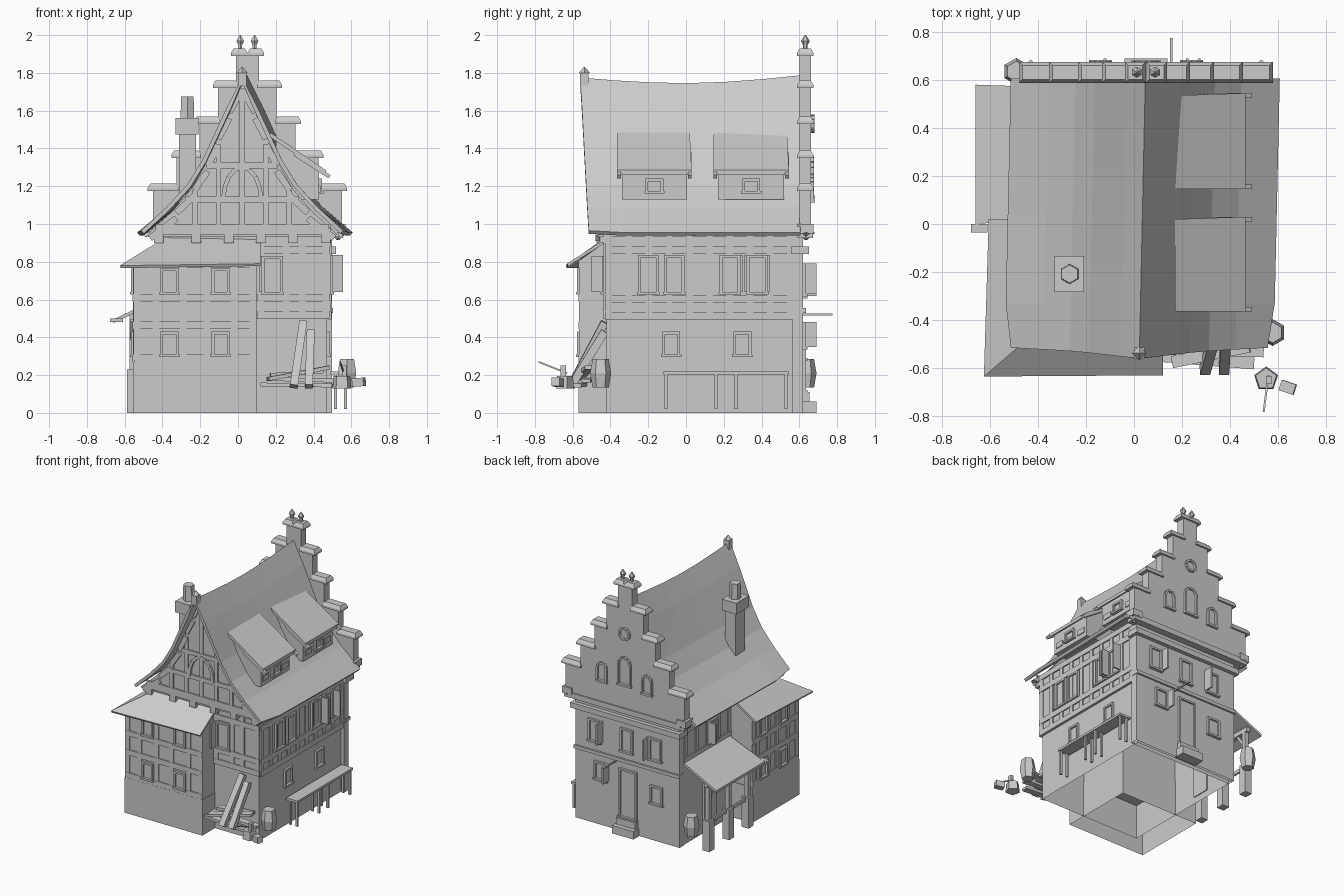
import bpy, bmesh, math
from mathutils import Vector, Matrix

mat = bpy.data.materials.new("plain_grey")
mat.diffuse_color = (0.6, 0.6, 0.6, 1)
parts = {}


def bm_of(name):
    if name not in parts:
        parts[name] = bmesh.new()
    return parts[name]


def hexa(name, pts, bottom=True):
    bm = bm_of(name)
    v = [bm.verts.new(p) for p in pts]
    for f in ((3, 2, 1, 0), (4, 5, 6, 7), (0, 1, 5, 4), (1, 2, 6, 5), (2, 3, 7, 6), (3, 0, 4, 7))[0 if bottom else 1:]:
        bm.faces.new([v[i] for i in f])


def box(name, x0, x1, y0, y1, z0, z1, t=0.0, bottom=True):
    hexa(name, [(x0, y0, z0), (x1, y0, z0), (x1, y1, z0), (x0, y1, z0),
                (x0 + t, y0 + t, z1), (x1 - t, y0 + t, z1), (x1 - t, y1 - t, z1), (x0 + t, y1 - t, z1)], bottom)


def beam(name, p, q, w, h, ref=(0, 1, 0)):
    p, q = Vector(p), Vector(q)
    d = (q - p).normalized()
    a = d.cross(Vector(ref)).normalized()
    b = d.cross(a)
    c = [(-1, -1), (1, -1), (1, 1), (-1, 1)]
    hexa(name, [o + a * s * w / 2 + b * r * h / 2 for o in (p, q) for s, r in c])


def cone(name, x, y, z0, z1, r0, r1, seg=6):
    bmesh.ops.create_cone(bm_of(name), cap_ends=True, segments=seg, radius1=r0, radius2=r1,
                          depth=z1 - z0, matrix=Matrix.Translation((x, y, (z0 + z1) / 2)))


def prism(name, pts, offset):
    bm = bm_of(name)
    a = [bm.verts.new(p) for p in pts]
    b = [bm.verts.new(Vector(p) + Vector(offset)) for p in pts]
    n = len(a)
    bm.faces.new(a)
    bm.faces.new(b[::-1])
    for i in range(n):
        bm.faces.new([a[i], b[i], b[(i + 1) % n], a[(i + 1) % n]])


# a box laid on one wall; u runs along the wall
def on(name, side, plane, u0, u1, z0, z1, out=0.009):
    s = 1 if side in "RB" else -1
    lo, hi = sorted((plane - s * 0.006, plane + s * out))
    if side in "FB":
        box(name, u0, u1, lo, hi, z0, z1)
    else:
        box(name, lo, hi, u0, u1, z0, z1)


def window(name, side, plane, u, z0, z1, w, shutters=()):
    t, h = 0.014, w / 2
    on(name, side, plane, u - h, u - h + t, z0, z1, 0.016)
    on(name, side, plane, u + h - t, u + h, z0, z1, 0.016)
    on(name, side, plane, u - h + t, u + h - t, z1 - t, z1, 0.016)
    on(name, side, plane, u - h - 0.006, u + h + 0.006, z0 - t, z0, 0.022)
    on(name, side, plane, u - h + t, u + h - t, z0, z1 - t, 0.003)
    for s in shutters:
        e = u + s * (h + 0.006)
        on("shutters", side, plane, e - 0.006, e + 0.006, z0, z1, 0.07)


def timber(side, plane, u0, u1, rows, posts, z0, z1):
    for z in rows:
        on("timber_frame", side, plane, u0, u1, z - 0.02, z + 0.02)
    for u in posts:
        on("timber_frame", side, plane, u - 0.018, u + 0.018, z0, z1, 0.007)


# main walls
LX = -0.375
box("stone_storey", LX, 0.47, -0.42, 0.6, 0, 0.5, bottom=False)
box("timber_storey", LX, 0.485, -0.43, 0.6, 0.5, 0.97)
box("back_wall", LX - 0.005, 0.497, 0.565, 0.62, 0, 0.95, bottom=False)
timber("F", -0.43, 0.1, 0.485, (0.52, 0.61, 0.86), (0.12, 0.255, 0.34, 0.465), 0.5, 0.95)
posts = [-0.41 + 0.107 * i for i in range(10)]
timber("R", 0.485, -0.43, 0.565, (0.515, 0.605, 0.86, 0.955), posts, 0.5, 0.97)
timber("L", LX, 0.0, 0.565, (0.64, 0.86), (0.02, 0.15, 0.28, 0.41, 0.54), 0.62, 0.95)
for y, s in ((-0.2, (-1,)), (-0.063, (1,)), (0.232, (1,)), (0.377, (-1, 1))):
    window("side_windows", "R", 0.485, y, 0.64, 0.835, 0.108, s if y > 0 else ())
for y in (-0.078, 0.298):
    window("side_windows", "R", 0.47, y, 0.31, 0.43, 0.095)
window("front_window", "F", -0.43, 0.182, 0.64, 0.83, 0.11, (-1,))
window("left_window", "L", LX, 0.22, 0.67, 0.83, 0.1, (1,))
on("side_door", "L", LX, 0.2, 0.34, 0.05, 0.38, 0.02)

# front corner annex
box("annex_base", -0.556, 0.1, -0.57, 0.0, 0, 0.27, bottom=False)
box("annex_walls", -0.55, 0.097, -0.56, -0.005, 0.26, 0.81)
prism("annex_walls", ((0.097, -0.56, 0.81), (0.097, -0.42, 0.81), (0.097, -0.42, 0.91)), (-0.02, 0, 0))
prism("annex_walls", ((-0.55, -0.005, 0.81), (LX, -0.005, 0.81), (LX, -0.005, 0.93)), (0, -0.02, 0))
rows = (0.29, 0.465, 0.61, 0.79)
timber("F", -0.56, -0.55, 0.097, rows, (-0.535, -0.435, -0.29, -0.165, -0.02, 0.079), 0.28, 0.81)
timber("L", -0.55, -0.56, -0.005, rows, (-0.54, -0.435, -0.305, -0.2, -0.07), 0.28, 0.81)
for z0, z1 in ((0.31, 0.43), (0.64, 0.765)):
    for x in (-0.363, -0.092):
        window("annex_windows", "F", -0.56, x, z0, z1, 0.095)
    for y in (-0.37, -0.135):
        window("annex_windows", "L", -0.55, y, z0, z1, 0.095)

# annex lean-to roof, wrapped round the corner
bm = bm_of("annex_roof")
o = [bm.verts.new(p) for p in ((0.12, -0.63, 0.79), (-0.625, -0.635, 0.78), (-0.605, 0.02, 0.79))]
n = [bm.verts.new(p) for p in ((0.12, -0.42, 0.925), (LX, -0.42, 0.935), (LX, 0.02, 0.935))]
for k in (0, 1):
    bm.faces.new((o[k + 1], o[k], n[k], n[k + 1]))

# main roof, flared and sagging
half = [(0, 1.775), (0.08, 1.62), (0.145, 1.48), (0.21, 1.34), (0.29, 1.21), (0.40, 1.09), (0.56, 0.955)]
prof = [(-d, z) for d, z in half[:0:-1]] + half
bm = bm_of("main_roof")
grid = []
for d, z in prof:
    row = []
    for j in range(7):
        f = j / 6
        y0 = -0.515 - 0.045 * (z - 0.95) / 0.83
        w = (z - 0.95) / 0.83
        sag = -0.035 * math.sin(math.pi * f) * w + 0.012 * f * w
        edge = j == 0 and abs(d) > 0.5
        flare = 0.955 if edge else 1.0
        row.append(bm.verts.new((0.022 + 0.025 * f + d * flare, y0 + (0.605 - y0) * f, z + sag + 0.01 * edge)))
    grid.append(row)
for i in range(len(grid) - 1):
    for j in range(6):
        bm.faces.new((grid[i][j], grid[i + 1][j], grid[i + 1][j + 1], grid[i][j + 1]))
box("ridge_finial", 0.0, 0.044, -0.56, -0.515, 1.73, 1.80)
cone("ridge_finial", 0.022, -0.538, 1.80, 1.83, 0.03, 0.004, 4)

# front gable with timbers and curved braces
gx = 0.022
prism("front_gable", [(gx + d * 0.93, -0.465, z - 0.025) for d, z in prof], (0, 0.03, 0))
for z, w in ((0.985, 0.46), (1.13, 0.30), (1.31, 0.19)):
    on("gable_timbers", "F", -0.465, gx - w, gx + w, z - 0.016, z + 0.016, 0.012)
for x, z0, z1 in ((0, 0.97, 1.69), (-0.125, 0.97, 1.42), (0.125, 0.97, 1.42), (-0.25, 0.97, 1.18), (0.25, 0.97, 1.18)):
    on("gable_timbers", "F", -0.465, gx + x - 0.014, gx + x + 0.014, z0, z1, 0.010)
for s in (-1, 1):
    for (d0, z0), (d1, z1) in zip(half[:-1], half[1:]):
        beam("gable_timbers", (gx + s * d0 * 0.87, -0.467, z0 - 0.06), (gx + s * d1 * 0.87, -0.467, z1 - 0.03), 0.035, 0.024)
    arc = [(0.1 * math.cos(a * math.pi / 8), 1.13 + 0.17 * math.sin(a * math.pi / 8)) for a in range(5)]
    for (a, b), (c, e) in zip(arc[:-1], arc[1:]):
        beam("gable_timbers", (gx + s * a, -0.47, b), (gx + s * c, -0.47, e), 0.022, 0.024)
for x in (-0.42, -0.22, -0.05, 0.12, 0.29, 0.465):
    box("gable_corbels", x - 0.025, x + 0.025, -0.475, -0.41, 0.90, 0.955)
box("gable_sill", -0.44, 0.49, -0.475, -0.41, 0.945, 0.975)

# roof dormers
for y0, y1 in ((-0.365, 0.03), (0.145, 0.545)):
    hexa("dormer_roofs", [(0.17, y0, 1.46), (0.465, y0, 1.26), (0.465, y1, 1.26), (0.17, y1 - 0.01, 1.46),
                          (0.17, y0, 1.485), (0.465, y0, 1.285), (0.465, y1, 1.285), (0.17, y1 - 0.01, 1.485)])
    for y in (y0, y1 - 0.02):
        beam("dormer_boards", (0.3, y + 0.01, 1.37), (0.485, y + 0.01, 1.25), 0.02, 0.02)
    a, b = y0 + 0.025, y1 - 0.025
    prism("dormer_walls", [(0.2, a, 1.45), (0.2, a, 1.2), (0.3, a, 1.13), (0.43, a, 1.13), (0.43, a, 1.285)], (0, b - a, 0))
    m = (y0 + y1) / 2
    window("dormer_windows", "R", 0.43, m, 1.175, 1.24, 0.095)
    for u in (-0.115, 0.115):
        on("dormer_panels", "R", 0.43, m + u - 0.035, m + u + 0.035, 1.165, 1.205, 0.006)

# chimney
box("chimney", -0.312, -0.222, -0.265, -0.15, 1.05, 1.49)
box("chimney", -0.33, -0.208, -0.283, -0.133, 1.475, 1.56)
cone("chimney_pot", -0.268, -0.208, 1.56, 1.675, 0.042, 0.038)

# stepped back gable
bx = 0.05
steps = [(0.50, 0.95, 1.18), (0.375, 1.18, 1.355), (0.255, 1.355, 1.535), (0.155, 1.535, 1.725), (0.06, 1.725, 1.895)]
for i, (w, z0, z1) in enumerate(steps):
    box("stepped_gable", bx - w, bx + w, 0.6, 0.662, z0, z1)
    inner = steps[i + 1][0] - 0.01 if i < 4 else 0
    for s in (-1, 1):
        a, b = sorted((bx + s * inner, bx + s * (w + 0.028)))
        box("step_caps", a, b, 0.588, 0.675, z1 - 0.005, z1 + 0.01)
        box("step_caps", a, b, 0.588, 0.675, z1 + 0.01, z1 + 0.034, 0.014)
for s in (-1, 1):
    x = bx + s * 0.038
    cone("gable_finials", x, 0.632, 1.92, 1.955, 0.012, 0.012)
    cone("gable_finials", x, 0.632, 1.95, 1.97, 0.014, 0.023)
    cone("gable_finials", x, 0.632, 1.97, 2.0, 0.023, 0.003)
    cone("corner_corbels", bx + s * 0.48, 0.635, 0.915, 0.955, 0.006, 0.05, 4)
    box("corner_corbels", bx + s * 0.48 - 0.04, bx + s * 0.48 + 0.04, 0.59, 0.675, 0.95, 1.0)
box("back_cornice", -0.455, 0.555, 0.59, 0.672, 0.925, 0.965)
box("back_cornice", -0.40, 0.52, 0.555, 0.65, 0.84, 0.88)
box("back_cornice", LX - 0.01, 0.502, 0.58, 0.634, 0.53, 0.555)
for x, z0, h, w in ((bx, 1.15, 0.2, 0.05), (bx - 0.19, 1.13, 0.13, 0.038), (bx + 0.19, 1.13, 0.13, 0.038)):
    pts = [(x - w, z0)] + [(x - w * math.cos(a * math.pi / 6), z0 + h - w + w * math.sin(a * math.pi / 6))
                           for a in range(7)] + [(x + w, z0)]
    for p, q in zip(pts[:-1], pts[1:]):
        beam("niche_arches", (p[0], 0.666, p[1]), (q[0], 0.666, q[1]), 0.014, 0.024)
    on("niche_arches", "B", 0.662, x - w - 0.01, x + w + 0.01, z0 - 0.015, z0, 0.02)
ring = [(bx + 0.042 * math.cos(a * math.pi / 6), 1.53 + 0.042 * math.sin(a * math.pi / 6)) for a in range(13)]
for p, q in zip(ring[:-1], ring[1:]):
    beam("round_window", (p[0], 0.666, p[1]), (q[0], 0.666, q[1]), 0.014, 0.026)

# back windows, door, steps and sign bar
for x, z0, z1, s in ((-0.18, 0.62, 0.78, (1,)), (0.06, 0.62, 0.79, ()), (0.33, 0.63, 0.79, (-1,)),
                     (0.28, 0.35, 0.48, (-1,)), (-0.19, 0.29, 0.42, ())):
    window("back_windows", "B", 0.62, x, z0, z1, 0.105, s)
window("back_door", "B", 0.62, 0.05, 0.12, 0.48, 0.15)
box("door_steps", -0.03, 0.13, 0.61, 0.655, 0.0, 0.11)
box("door_steps", -0.04, 0.14, 0.61, 0.69, 0.0, 0.06)
beam("sign_bar", (0.155, 0.61, 0.52), (0.155, 0.775, 0.52), 0.01, 0.01, (0, 0, 1))

# side porch
hexa("porch_roof", [(-0.66, 0.0, 0.475), (LX, 0.02, 0.61), (LX, 0.57, 0.61), (-0.66, 0.58, 0.475),
                    (-0.66, 0.0, 0.495), (LX, 0.02, 0.63), (LX, 0.57, 0.63), (-0.66, 0.58, 0.495)])
box("porch_roof", -0.678, -0.61, -0.035, 0.0, 0.48, 0.5)
for y in (0.06, 0.29, 0.53):
    box("porch_posts", -0.574, -0.542, y - 0.016, y + 0.016, 0, 0.52)
    box("porch_posts", -0.588, -0.53, y - 0.03, y + 0.03, 0, 0.23)
    beam("porch_braces", (-0.558, y, 0.38), (-0.558, y - 0.08, 0.49), 0.02, 0.02, (1, 0, 0))
box("porch_rail", -0.575, -0.542, 0.04, 0.56, 0.485, 0.52)
box("porch_rail", -0.565, -0.551, 0.06, 0.53, 0.2, 0.225)

# side stall table along the wall
box("side_table", 0.49, 0.585, -0.12, 0.545, 0.203, 0.22)
for y in (-0.105, 0.16, 0.265, 0.53):
    for x in (0.515, 0.57):
        box("side_table", x - 0.008, x + 0.008, y - 0.008, y + 0.008, 0.02, 0.205)

# barrels, timber pile, tub and log
for x, y in ((0.577, -0.452), (-0.49, 0.635)):
    cone("barrels", x, y, 0.135, 0.21, 0.043, 0.056)
    cone("barrels", x, y, 0.21, 0.285, 0.056, 0.043)
beam("leaning_beams", (0.295, -0.61, 0.14), (0.345, -0.43, 0.48), 0.042, 0.042)
beam("leaning_beams", (0.375, -0.61, 0.14), (0.385, -0.43, 0.43), 0.042, 0.042)
for p, q in (((0.12, -0.55, 0.15), (0.5, -0.58, 0.145)), ((0.15, -0.52, 0.18), (0.54, -0.53, 0.17)),
             ((0.16, -0.575, 0.18), (0.48, -0.51, 0.24)), ((0.17, -0.48, 0.2), (0.45, -0.46, 0.22))):
    beam("plank_pile", p, q, 0.05, 0.02, (0, 0, 1))
cone("chopping_block", 0.55, -0.645, 0.13, 0.195, 0.052, 0.046, 5)
beam("axe", (0.56, -0.63, 0.21), (0.54, -0.78, 0.27), 0.008, 0.008, (0, 0, 1))
box("axe", 0.55, 0.575, -0.665, -0.635, 0.19, 0.25)
beam("split_logs", (0.61, -0.67, 0.16), (0.67, -0.69, 0.165), 0.045, 0.045)

for name, bm in parts.items():
    thin = name in ("main_roof", "annex_roof")
    if not thin:
        bmesh.ops.recalc_face_normals(bm, faces=bm.faces)
    me = bpy.data.meshes.new(name)
    bm.to_mesh(me)
    bm.free()
    me.materials.append(mat)
    ob = bpy.data.objects.new(name, me)
    bpy.context.collection.objects.link(ob)
    if thin:
        md = ob.modifiers.new("thickness", "SOLIDIFY")
        md.thickness = 0.022 if name == "main_roof" else 0.015
        md.offset = -1
